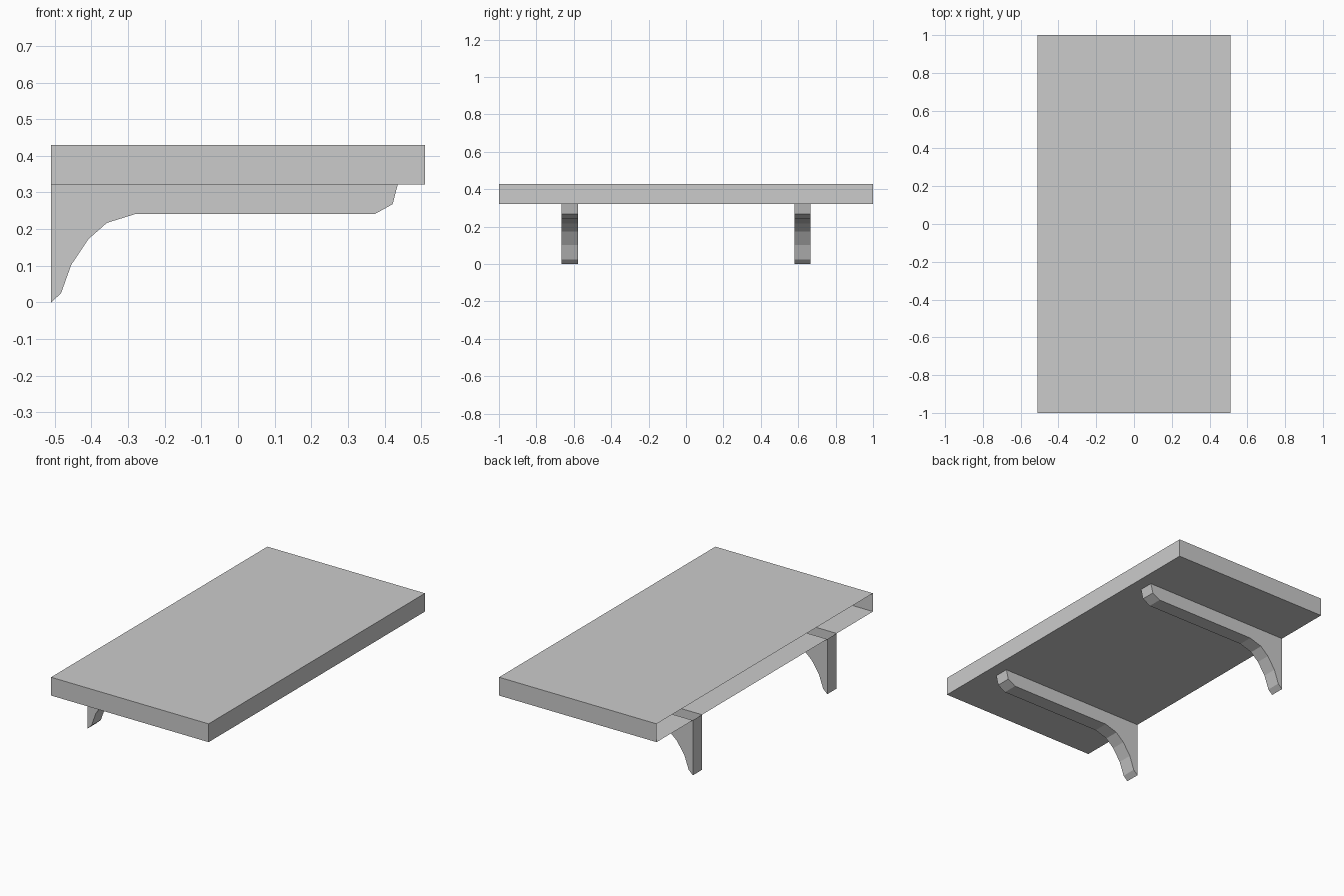
import bpy

if "Cube" in bpy.data.objects:
    bpy.data.objects.remove(bpy.data.objects["Cube"])

X, Y = 0.51, 1.0              # half depth and half length of the board
Z_LOW, Z_TOP = 0.322, 0.429   # underside and top of the board
BRACKETS = [(-0.665, -0.578), (0.58, 0.665)]   # y range of each bracket

# Bracket outline in x, z; its top stays open into the hollow board
PROFILE = [(-X, Z_LOW), (-X, 0), (-0.483, 0.025), (-0.455, 0.103),
           (-0.408, 0.173), (-0.358, 0.217), (-0.281, 0.241),
           (0.373, 0.241), (0.422, 0.268), (0.436, Z_LOW)]


def add_mesh(name, verts, faces):
    mesh = bpy.data.meshes.new(name)
    mesh.from_pydata(verts, [], faces)
    mesh.update()
    obj = bpy.data.objects.new(name, mesh)
    bpy.context.collection.objects.link(obj)
    return obj


def make_bracket(name, y0, y1):
    n = len(PROFILE)
    verts = [(x, y, z) for y in (y0, y1) for x, z in PROFILE]
    sides = [list(range(n)), list(range(2 * n - 1, n - 1, -1))]
    rim = [(i, n + i, n + i + 1, i + 1) for i in range(n - 1)]
    return add_mesh(name, verts, sides + rim)


# Hollow shelf board: open at the wall side, underside slotted over the brackets
x_slot = PROFILE[-1][0]
under = [(-X, -Y)]
for y0, y1 in BRACKETS:
    under += [(-X, y0), (x_slot, y0), (x_slot, y1), (-X, y1)]
under += [(-X, Y), (X, Y), (X, -Y)]
n = len(under)
a, b, c, d = 0, n - 3, n - 2, n - 1      # outer corners of the underside
verts = [(x, y, Z_LOW) for x, y in under]
verts += [(x, y, Z_TOP) for x, y in ((-X, -Y), (-X, Y), (X, Y), (X, -Y))]
ta, tb, tc, td = range(n, n + 4)         # corners of the top
add_mesh("shelf_board", verts, [
    list(range(n)),          # underside
    (ta, td, tc, tb),        # top
    (a, d, td, ta),          # front end
    (d, c, tc, td),          # outer long edge
    (c, b, tb, tc),          # back end
])

# Two support brackets
for side, (y0, y1) in zip(("front", "back"), BRACKETS):
    make_bracket(side + "_bracket", y0, y1)
